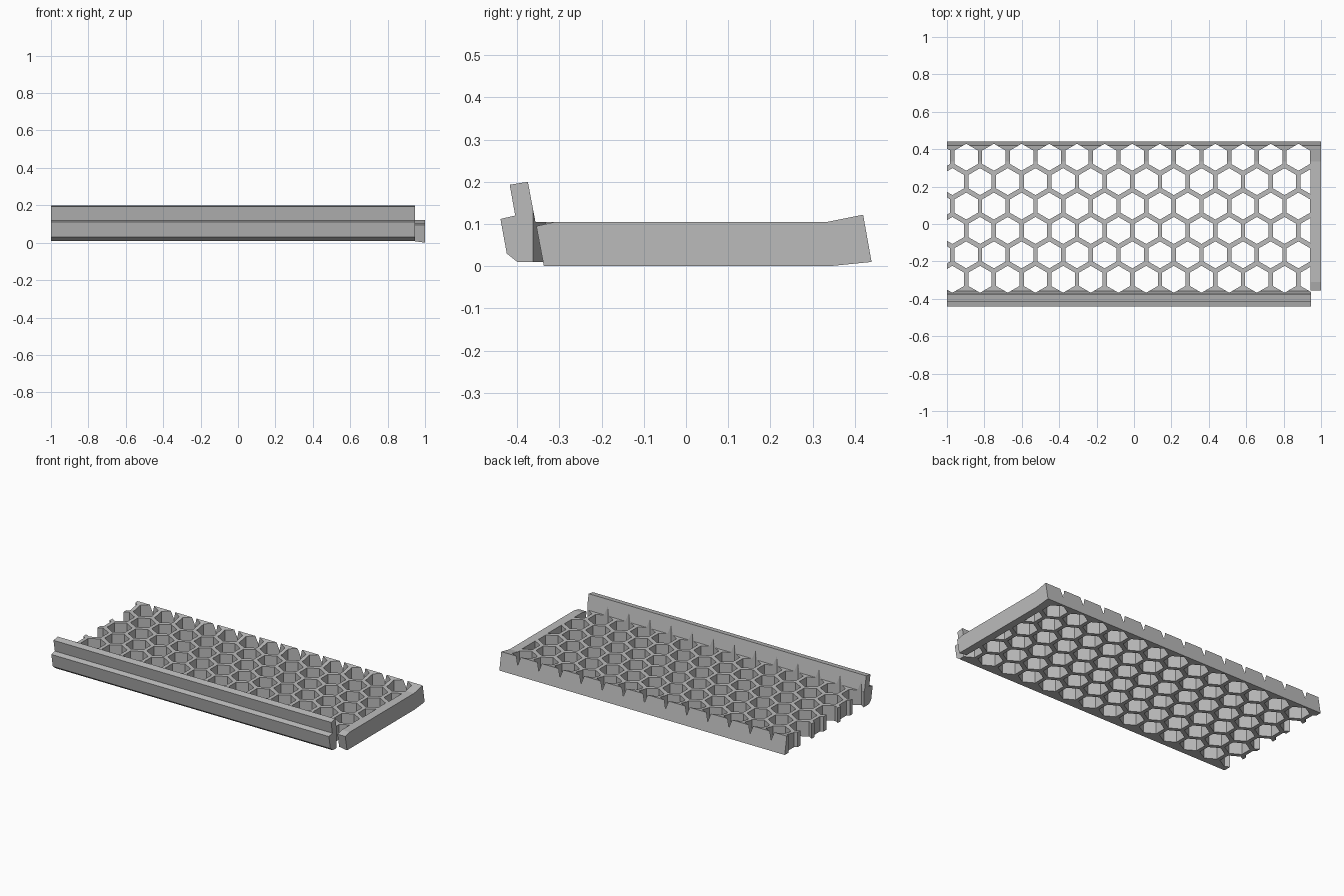
import bpy, bmesh, math

cube = bpy.data.objects.get("Cube")
if cube:
    bpy.data.objects.remove(cube, do_unlink=True)

grey = bpy.data.materials.new("plain grey")
grey.use_nodes = True
colour = (0.5, 0.5, 0.5, 1)
grey.diffuse_color = colour
grey.node_tree.nodes["Principled BSDF"].inputs["Base Color"].default_value = colour


def finish(bm, name):
    bmesh.ops.recalc_face_normals(bm, faces=bm.faces)
    mesh = bpy.data.meshes.new(name)
    bm.to_mesh(mesh)
    bm.free()
    mesh.materials.append(grey)
    obj = bpy.data.objects.new(name, mesh)
    bpy.context.collection.objects.link(obj)
    return obj


def extrude_x(bm, profile, x0, x1):
    face = bm.faces.new([bm.verts.new((x0, y, z)) for y, z in profile])
    made = bmesh.ops.extrude_face_region(bm, geom=[face])["geom"]
    verts = [v for v in made if isinstance(v, bmesh.types.BMVert)]
    bmesh.ops.translate(bm, verts=verts, vec=(x1 - x0, 0, 0))


# Tray: stepped leaning front wall, flat deck and raised leaning back edge
BAR_X = 0.945
bm = bmesh.new()
extrude_x(bm, [(-0.40, 0.01), (-0.425, 0.03), (-0.44, 0.112), (-0.405, 0.12),
               (-0.418, 0.193), (-0.375, 0.20), (-0.357, 0.105), (0.335, 0.105),
               (0.42, 0.122), (0.44, 0.01)], -1, BAR_X)
tray = finish(bm, "honeycomb_tray")

# End bar: its underside dips towards the outer edge
bm = bmesh.new()
extrude_x(bm, [(-0.337, 0), (-0.355, 0.095), (-0.31, 0.105), (0.335, 0.105),
               (0.42, 0.122), (0.44, 0.01), (0.34, 0)], BAR_X, 1)
for v in bm.verts:
    if v.co.x < 0.97 and v.co.z < 0.005:
        v.co.z += 0.008
finish(bm, "end_bar")

# Honeycomb holes: staggered rows of upright hexagonal prisms
PITCH_X, PITCH_Y, RADIUS = 0.148, 0.1305, 0.072
bm = bmesh.new()
for row in range(6):
    for col in range(14):
        cx = 0.879 + (row % 2) * PITCH_X / 2 - col * PITCH_X
        cy = 0.357 - row * PITCH_Y
        ring = []
        for i in range(6):
            a = math.radians(30 + 60 * i)
            ring.append(bm.verts.new((cx + RADIUS * math.cos(a),
                                      cy + RADIUS * math.sin(a), -0.1)))
        made = bmesh.ops.extrude_face_region(bm, geom=[bm.faces.new(ring)])["geom"]
        top = [v for v in made if isinstance(v, bmesh.types.BMVert)]
        bmesh.ops.translate(bm, verts=top, vec=(0, 0, 0.5))
cutter = finish(bm, "hole_cutter")
cutter.hide_render = True

cut = tray.modifiers.new("holes", "BOOLEAN")
cut.operation = "DIFFERENCE"
cut.solver = "EXACT"
cut.object = cutter
bpy.context.view_layer.objects.active = tray
bpy.ops.object.modifier_apply(modifier=cut.name)
bpy.data.objects.remove(cutter, do_unlink=True)
